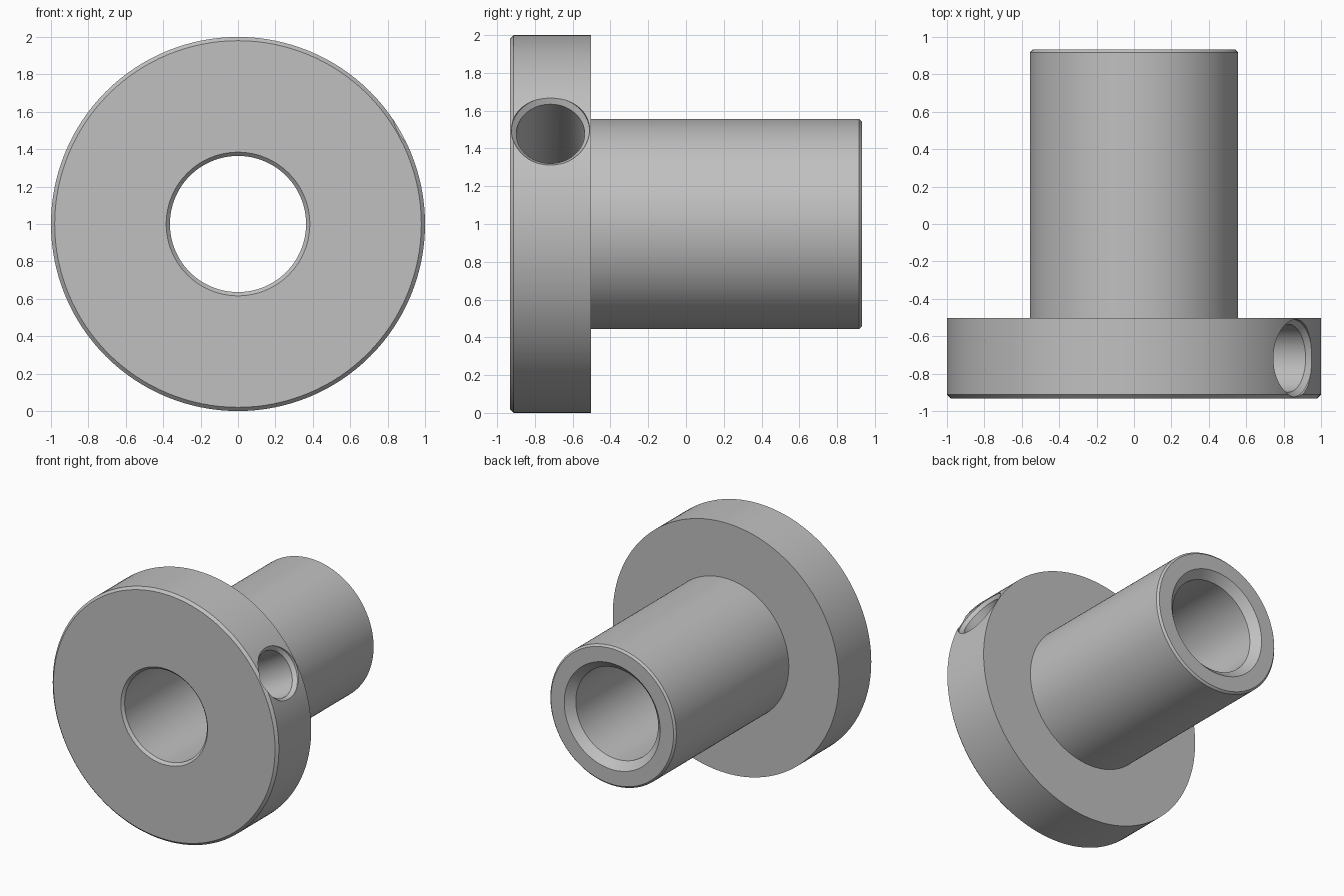
import bpy, bmesh
from math import radians, tau
from mathutils import Matrix, Vector

cube = bpy.data.objects.get("Cube")
if cube:
    bpy.data.objects.remove(cube, do_unlink=True)

steel = bpy.data.materials.new("plain_grey")
steel.use_nodes = True
grey = (0.53, 0.53, 0.53, 1)
steel.diffuse_color = grey
steel.node_tree.nodes["Principled BSDF"].inputs["Base Color"].default_value = grey


def lathe(name, profile, matrix, closed, steps=128):
    """Turn a (radius, distance along y) profile around the y axis."""
    bm = bmesh.new()
    verts = [bm.verts.new((r, y, 0)) for r, y in profile]
    pairs = list(zip(verts, verts[1:]))
    if closed:
        pairs.append((verts[-1], verts[0]))
    edges = [bm.edges.new(p) for p in pairs]
    bmesh.ops.spin(bm, geom=verts + edges, cent=(0, 0, 0), axis=(0, 1, 0),
                   dvec=(0, 0, 0), angle=tau, steps=steps)
    bmesh.ops.remove_doubles(bm, verts=bm.verts, dist=0.0001)
    bmesh.ops.recalc_face_normals(bm, faces=bm.faces)
    mesh = bpy.data.meshes.new(name)
    bm.to_mesh(mesh)
    bm.free()
    mesh.materials.append(steel)
    obj = bpy.data.objects.new(name, mesh)
    bpy.context.collection.objects.link(obj)
    obj.matrix_world = matrix
    return obj


# Overall dimensions
front, step, back = -0.932, -0.503, 0.932
bore, tube, rim = 0.364, 0.557, 1.0
edge, tube_edge, mouth = 0.02, 0.015, 0.06

# Flanged sleeve with chamfered ends
sleeve = lathe("flanged_sleeve", [
    (bore, front + edge), (bore + edge, front),
    (rim - edge, front), (rim, front + edge), (rim, step),
    (tube, step), (tube, back - tube_edge), (tube - tube_edge, back),
    (bore + mouth, back), (bore, back - mouth),
], Matrix.Translation((0, 0, 1)), True)

# Radial screw hole with a countersunk mouth, from the rim into the bore
aim = (Matrix.Translation((0, (front + step) / 2, 1))
       @ Matrix.Rotation(radians(-30), 4, "Y")
       @ Matrix.Rotation(radians(-90), 4, "Z"))
drill = lathe("screw_hole_cutter", [
    (0, 0.1), (0.181, 0.1), (0.181, 0.955),
    (0.207, 0.981), (0.207, 1.1), (0, 1.1),
], aim, False, 64)
drill.hide_render = True

cut = sleeve.modifiers.new("screw_hole", "BOOLEAN")
cut.operation = "DIFFERENCE"
cut.solver = "EXACT"
cut.object = drill

bpy.ops.object.select_all(action="DESELECT")
sleeve.select_set(True)
bpy.context.view_layer.objects.active = sleeve
bpy.ops.object.modifier_apply(modifier=cut.name)
bpy.data.objects.remove(drill, do_unlink=True)
bpy.ops.object.shade_smooth_by_angle(angle=radians(30))
